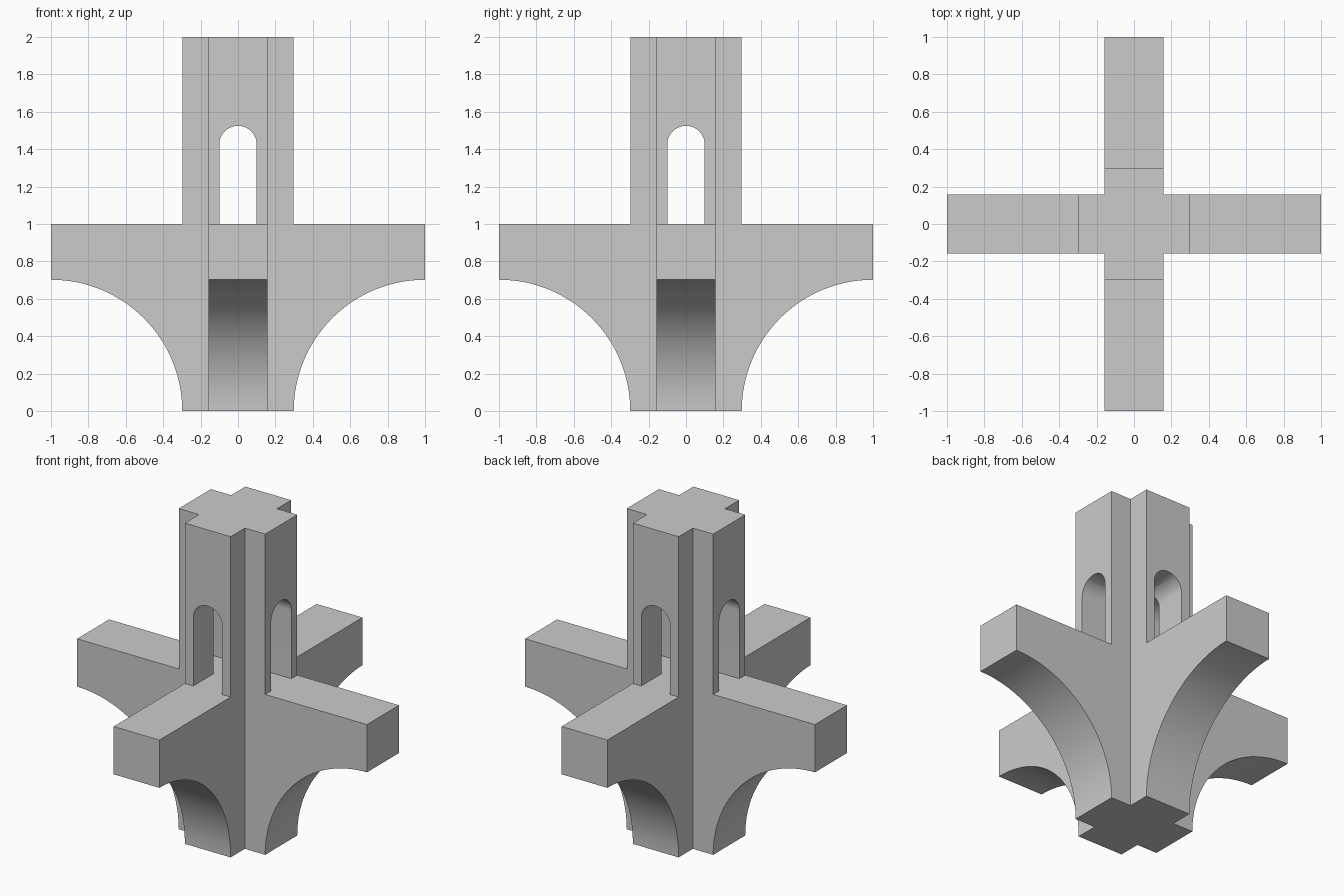
import bpy, bmesh
from math import sin, cos, pi
from mathutils import Matrix

if "Cube" in bpy.data.objects:
    bpy.data.objects.remove(bpy.data.objects["Cube"])

T = 0.158        # half thickness of each plate
CORE = 0.298     # half width of the tower
R = 0.702        # radius of the concave brackets
SLOT, SPRING = 0.1, 1.425


def prism(name, profile, depth, turn=0):
    """Extrude an xz outline along y by +-depth, then turn it about z."""
    bm = bmesh.new()
    face = bm.faces.new([bm.verts.new((x, -depth, z)) for x, z in profile])
    ext = bmesh.ops.extrude_face_region(bm, geom=[face])
    moved = [v for v in ext["geom"] if isinstance(v, bmesh.types.BMVert)]
    bmesh.ops.translate(bm, verts=moved, vec=(0, 2 * depth, 0))
    bmesh.ops.recalc_face_normals(bm, faces=bm.faces)
    bm.transform(Matrix.Rotation(turn, 4, 'Z'))
    mesh = bpy.data.meshes.new(name)
    bm.to_mesh(mesh)
    bm.free()
    obj = bpy.data.objects.new(name, mesh)
    bpy.context.collection.objects.link(obj)
    return obj


def boolean(target, tool, operation):
    bpy.context.view_layer.objects.active = target
    mod = target.modifiers.new(operation, 'BOOLEAN')
    mod.operation, mod.solver, mod.object = operation, 'EXACT', tool
    bpy.ops.object.modifier_apply(modifier=mod.name)
    bpy.data.objects.remove(tool)


# Plate outline: curved bracket, arm, tower; mirrored for the left half
N = 32
half = [(1 - R * cos(i * pi / 2 / N), R * sin(i * pi / 2 / N)) for i in range(N + 1)]
half += [(1, 1), (CORE, 1), (CORE, 2)]
outline = half + [(-x, z) for x, z in reversed(half)]

# Round-topped slot outline
slot = [(-SLOT, 1), (SLOT, 1)]
slot += [(SLOT * cos(i * pi / 24), SPRING + SLOT * sin(i * pi / 24)) for i in range(25)]

# Two crossed plates
tower = prism("cross_tower", outline, T)
boolean(tower, prism("side_plate", outline, T, pi / 2), 'UNION')

# Arched openings through both directions
for turn in (0, pi / 2):
    boolean(tower, prism("slot_cutter", slot, 0.5, turn), 'DIFFERENCE')

# Smooth curves, sharp edges
bpy.ops.object.select_all(action='DESELECT')
tower.select_set(True)
bpy.context.view_layer.objects.active = tower
bpy.ops.object.shade_smooth_by_angle()
